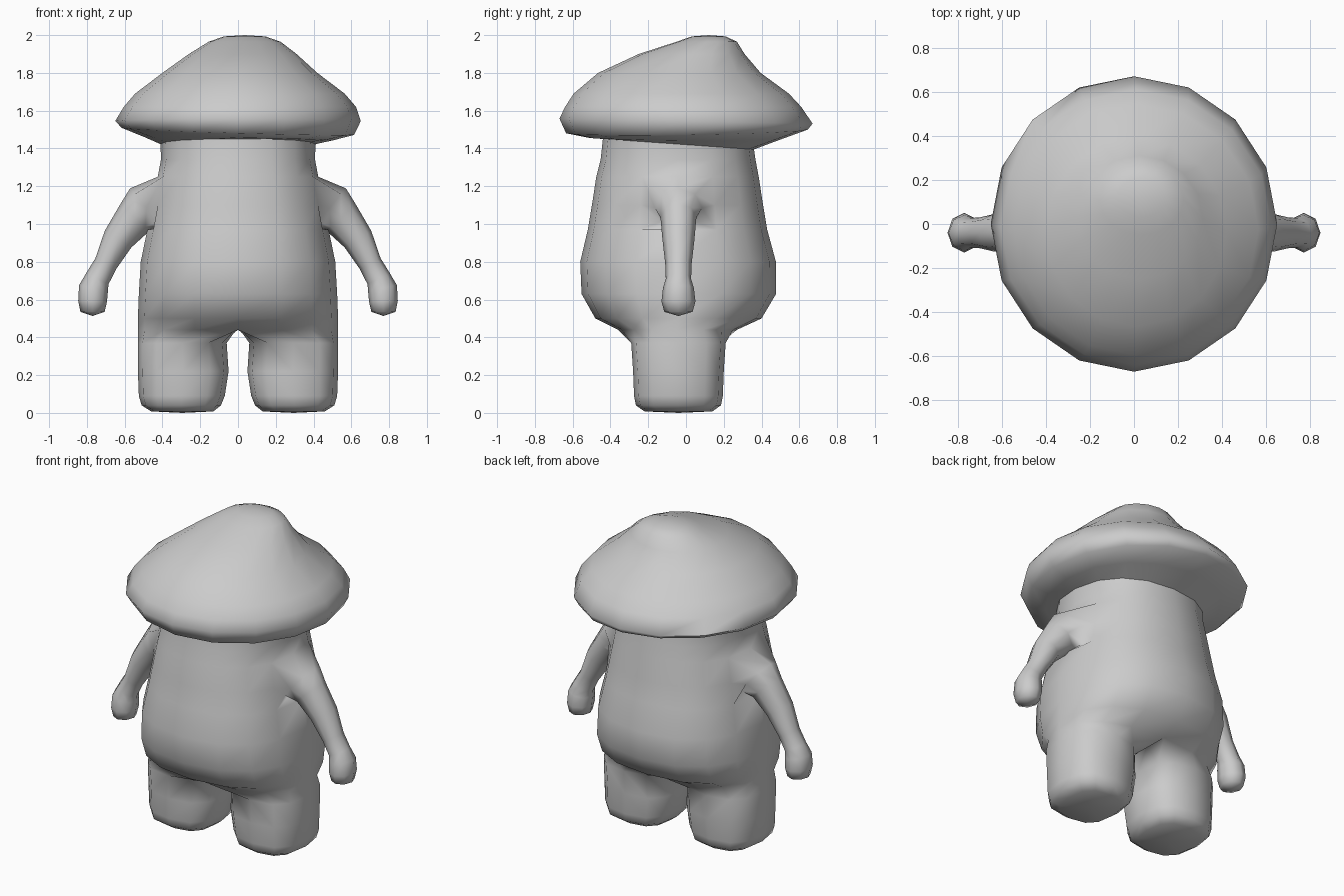
import bpy, bmesh
from math import cos, sin, pi, hypot, radians

if "Cube" in bpy.data.objects:
    bpy.data.objects.remove(bpy.data.objects["Cube"])

N = 16


def power(v, e):
    return (1 if v >= 0 else -1) * abs(v) ** e


def ring(bm, n, cx, cy, rx, ry, z, e=2.0, tx=0.0, ty=0.0):
    """Horizontal superellipse loop with optional tilt."""
    out = []
    for i in range(n):
        a = 2 * pi * i / n
        x = cx + rx * power(cos(a), 2 / e)
        y = cy + ry * power(sin(a), 2 / e)
        out.append(bm.verts.new((x, y, z + tx * x + ty * y)))
    return out


def bridge(bm, a, b, skip=()):
    n = len(a)
    for i in range(n):
        if i not in skip:
            bm.faces.new((a[i], a[(i + 1) % n], b[(i + 1) % n], b[i]))


def fan(bm, loop, co):
    tip = bm.verts.new(co)
    for i in range(len(loop)):
        bm.faces.new((loop[i], loop[(i + 1) % len(loop)], tip))


def finish(bm, name, angle):
    bmesh.ops.recalc_face_normals(bm, faces=bm.faces)
    me = bpy.data.meshes.new(name)
    bm.to_mesh(me)
    bm.free()
    ob = bpy.data.objects.new(name, me)
    bpy.context.collection.objects.link(ob)
    bpy.ops.object.select_all(action='DESELECT')
    ob.select_set(True)
    bpy.context.view_layer.objects.active = ob
    bpy.ops.object.shade_smooth_by_angle(angle=radians(angle))


NECK = (0, -0.04, 0.41, 0.40, 1.42, 2.3, 0, -0.07)

# Torso: stacked loops from the crotch to the neck
bm = bmesh.new()
torso = [  # cy, rx, ry, z
    (-0.045, 0.53, 0.315, 0.44), (-0.04, 0.53, 0.44, 0.50),
    (-0.038, 0.525, 0.515, 0.63), (-0.042, 0.515, 0.518, 0.80),
    (-0.045, 0.48, 0.475, 0.97), (-0.045, 0.455, 0.453, 1.10),
    (-0.045, 0.425, 0.43, 1.25), (-0.042, 0.408, 0.41, 1.34)]
rows = [ring(bm, N, 0, cy, rx, ry, z, 2.3) for cy, rx, ry, z in torso]
rows.append(ring(bm, N, *NECK))
for i in range(len(rows) - 1):
    holes = (15, 0, 7, 8) if i in (4, 5) else ()    # arm openings
    bridge(bm, rows[i], rows[i + 1], holes)

# Crotch seam shared by both legs, back to front
seam = [bm.verts.new((0, y, 0.455)) for y in (0.12, -0.045, -0.21)]

leg_rings = [  # inner x, outer x, cy, ry, z
    (0.06, 0.53, -0.04, 0.25, 0.37), (0.05, 0.53, -0.04, 0.24, 0.22),
    (0.07, 0.525, -0.04, 0.235, 0.09), (0.09, 0.51, -0.04, 0.225, 0.04),
    (0.13, 0.46, -0.04, 0.18, 0.008)]
arm_path = [  # x, z, radius across, radius along y
    (0.485, 1.085, 0.135, 0.125), (0.545, 1.035, 0.105, 0.095),
    (0.635, 0.92, 0.083, 0.085), (0.70, 0.79, 0.062, 0.07),
    (0.745, 0.71, 0.066, 0.067), (0.765, 0.66, 0.078, 0.082),
    (0.77, 0.59, 0.076, 0.09), (0.77, 0.535, 0.064, 0.075)]

for s in (1, -1):
    def k(i):
        return i % N if s > 0 else (8 - i) % N

    # Leg: half the torso loop plus the seam, extended to the foot
    loop = [rows[0][k(i)] for i in range(12, 21)] + seam
    for x0, x1, cy, ry, z in leg_rings:
        new = []
        for j in range(12):
            a = radians(-120 + 30 * j)
            x = (x0 + x1) / 2 + (x1 - x0) / 2 * power(cos(a), 0.76)
            new.append(bm.verts.new((s * x, cy + ry * power(sin(a), 0.76), z)))
        bridge(bm, loop, new)
        loop = new
    fan(bm, loop, (s * 0.295, -0.04, 0))

    # Arm: grown out of the opening along a bent path
    loop = [rows[r][k(i)] for r, i in ((4, 15), (4, 0), (4, 1), (5, 1),
                                       (6, 1), (6, 0), (6, 15), (5, 15))]
    for i, (x, z, rp, ry) in enumerate(arm_path):
        p, q = arm_path[max(i - 1, 0)], arm_path[min(i + 1, len(arm_path) - 1)]
        dx, dz = q[0] - p[0], q[1] - p[1]
        d = hypot(dx, dz)
        new = []
        for j in range(8):
            a = radians(225 + 45 * j)
            off = rp * sin(a)
            new.append(bm.verts.new((s * (x - dz / d * off),
                                     -0.04 + ry * cos(a), z + dx / d * off)))
        bridge(bm, loop, new)
        loop = new
    fan(bm, loop, (s * 0.77, -0.04, 0.513))
finish(bm, "body", 80)

# Cap: flared underside, rim, and a dome leaning toward the back
bm = bmesh.new()
cap = [  # cx, cy, rx, ry, z, exponent, tilt x, tilt y
    NECK,
    (0, -0.01, 0.50, 0.51, 1.452, 2.1, -0.02, -0.01),
    (0, 0.005, 0.615, 0.64, 1.49, 2, -0.03, 0.015),
    (0, 0, 0.65, 0.67, 1.545, 2, 0, -0.02),
    (0.01, -0.015, 0.615, 0.625, 1.62, 2, 0, 0),
    (0.01, -0.025, 0.555, 0.57, 1.69, 2, 0, 0),
    (0.01, -0.035, 0.41, 0.43, 1.80, 2, 0, 0),
    (0.025, 0.03, 0.285, 0.28, 1.90, 2, 0, 0),
    (0.035, 0.11, 0.19, 0.16, 1.965, 2, 0, 0),
    (0.035, 0.12, 0.11, 0.09, 1.993, 2, 0, 0)]
rows = [ring(bm, N, *c) for c in cap]
for a, b in zip(rows, rows[1:]):
    bridge(bm, a, b)
fan(bm, rows[-1], (0.035, 0.12, 2.0))
finish(bm, "mushroom_cap", 80)
